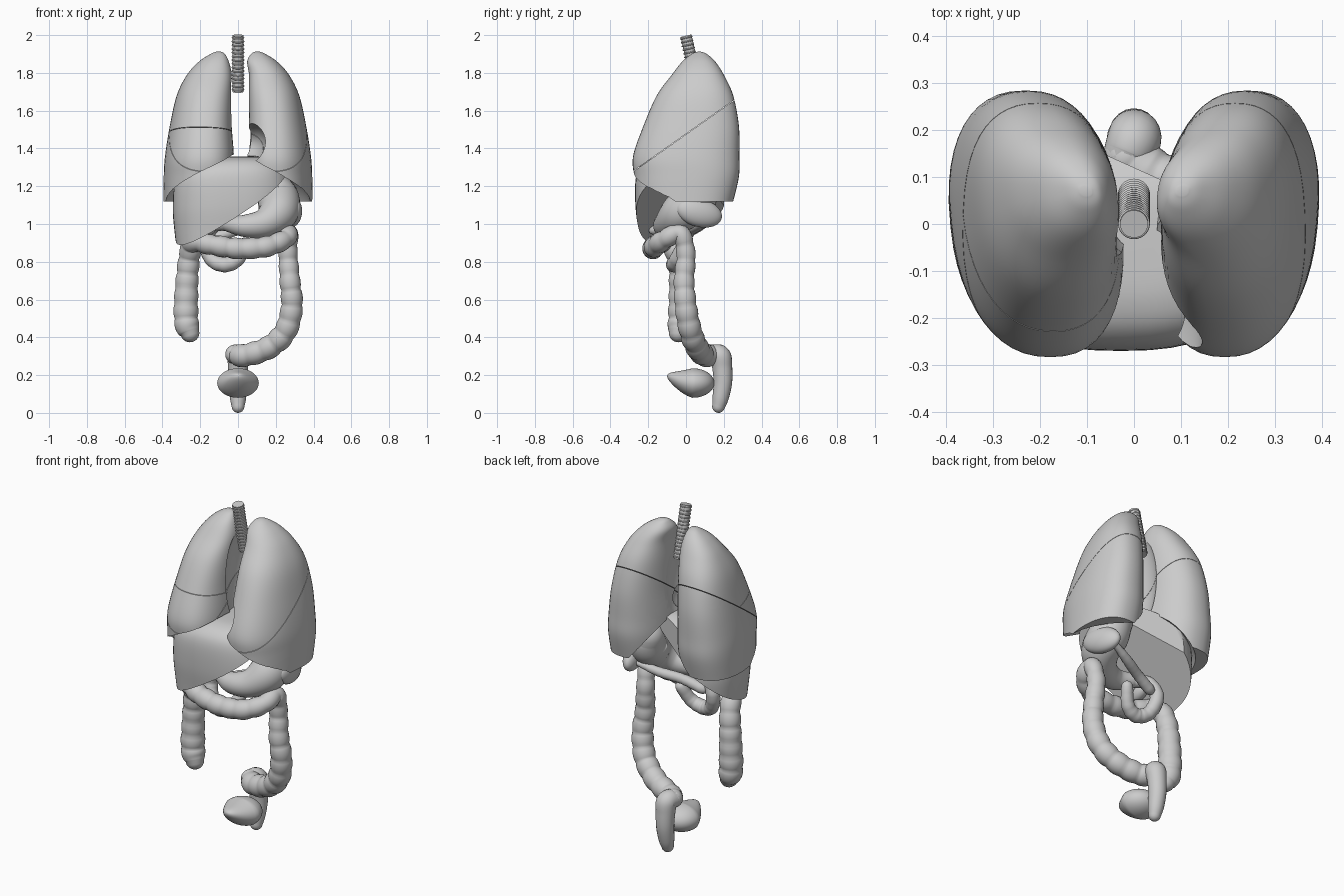
import bpy, bmesh, math
from mathutils import Vector

if "Cube" in bpy.data.objects:
    bpy.data.objects.remove(bpy.data.objects["Cube"])


def spline(pts, n):
    """Catmull-Rom samples through tuples of any size."""
    p = [pts[0]] + list(pts) + [pts[-1]]
    out = []
    for i in range(1, len(p) - 2):
        for k in range(n):
            t = k / n
            out.append([0.5 * (2*b + (c-a)*t + (2*a-5*b+4*c-d)*t*t + (3*b-a-3*c+d)*t**3)
                        for a, b, c, d in zip(p[i-1], p[i], p[i+1], p[i+2])])
    return out + [list(pts[-1])]


def finish(name, bm, angle=40):
    bmesh.ops.recalc_face_normals(bm, faces=bm.faces)
    me = bpy.data.meshes.new(name)
    bm.to_mesh(me)
    bm.free()
    ob = bpy.data.objects.new(name, me)
    bpy.context.collection.objects.link(ob)
    smooth(ob, angle)
    return ob


def activate(ob):
    bpy.ops.object.select_all(action='DESELECT')
    ob.select_set(True)
    bpy.context.view_layer.objects.active = ob


def smooth(ob, angle=40):
    activate(ob)
    bpy.ops.object.shade_smooth_by_angle(angle=math.radians(angle))


def skin(rings):
    bm = bmesh.new()
    vs = [[bm.verts.new(c) for c in r] for r in rings]
    n = len(vs[0])
    for a, b in zip(vs, vs[1:]):
        for i in range(n):
            bm.faces.new((a[i], a[(i+1) % n], b[(i+1) % n], b[i]))
    bm.faces.new(vs[0])
    bm.faces.new(vs[-1])
    return bm


def loft(sections, power=2.3, skew=0, n=48):
    """Stack superellipses given as (z, x0, x1, y0, y1); skew shears x along y."""
    rings = []
    for z, x0, x1, y0, y1 in spline(sections, 6):
        ring = []
        for i in range(n):
            a = 2 * math.pi * i / n
            c, s = [math.copysign(abs(f)**(2/power), f) for f in (math.cos(a), math.sin(a))]
            w, d = (x1-x0)/2, (y1-y0)/2
            ring.append(((x0+x1)/2 + w * c + skew * w * s, (y0+y1)/2 + d * s, z))
        rings.append(ring)
    return skin(rings)


def tube(name, pts, n=20, steps=8, bulge=0, pitch=0.08, round_ends=True):
    """Sweep a circle along (x, y, z, radius) points; bulge adds pouches."""
    s = spline(pts, steps)
    P = [Vector(q[:3]) for q in s]
    T = [(P[min(i+1, len(P)-1)] - P[max(i-1, 0)]).normalized() for i in range(len(P))]
    fr, length = [], 0
    for i, q in enumerate(s):
        if i:
            length += (P[i] - P[i-1]).length
        pouch = abs(math.sin(math.pi * length / pitch)) ** 0.6 - 0.6
        fr.append((P[i], T[i], q[3] * (1 + bulge * pouch)))
    if round_ends:
        caps = [math.radians(a) for a in (22, 45, 65, 82)]
        p, t, r = fr[0]
        q, u, w = fr[-1]
        fr = ([(p - t*r*math.sin(a), t, r*math.cos(a)) for a in reversed(caps)] + fr +
              [(q + u*w*math.sin(a), u, w*math.cos(a)) for a in caps])
    side = fr[0][1].orthogonal().normalized()
    rings = []
    for p, t, r in fr:
        side = (side - t * side.dot(t)).normalized()
        up = t.cross(side)
        rings.append([p + r * (side*math.cos(2*math.pi*i/n) + up*math.sin(2*math.pi*i/n))
                      for i in range(n)])
    return finish(name, skin(rings), 60)


def ellipsoid(name, c, r, rot=(0, 0, 0)):
    bpy.ops.mesh.primitive_uv_sphere_add(segments=48, ring_count=24, location=c, rotation=rot)
    ob = bpy.context.object
    ob.name, ob.scale = name, r
    smooth(ob, 60)
    return ob


def slice_off(bm, co, no):
    """Remove everything on the normal's side and close the cut."""
    bmesh.ops.bisect_plane(bm, geom=bm.verts[:] + bm.edges[:] + bm.faces[:], plane_co=co,
                           plane_no=no, clear_outer=True)
    bmesh.ops.holes_fill(bm, edges=[e for e in bm.edges if e.is_boundary], sides=0)


# Hollows pressed into the lungs: diaphragm, heart bed, mediastinum
cutters = [ellipsoid("diaphragm_cutter", (0, -.09, 1.0), (.408, .42, .37)),
           ellipsoid("heart_cutter", (.03, -.2, 1.43), (.118, .24, .115)),
           ellipsoid("mediastinum_cutter", (0, .04, 1.55), (.075, .12, .28))]
for c in cutters:
    c.hide_render = True

# Lungs, split into lobes by fissure planes
PROFILE = [(1.12, .03, .39, -.265, .25), (1.25, .025, .39, -.275, .28),
           (1.36, .025, .383, -.28, .283), (1.52, .035, .358, -.225, .28),
           (1.68, .035, .322, -.155, .25), (1.79, .035, .268, -.075, .20),
           (1.86, .05, .205, -.02, .155), (1.9, .07, .145, .03, .11),
           (1.912, .09, .115, .06, .08)]
OBLIQUE = (Vector((0, -.015, 1.465)), Vector((0, -.36, .51)).normalized())
LEVEL = (Vector((-.2, -.2, 1.51)), Vector((0.03, .12, 1)).normalized())
GAP = .0012


def lobe(name, sign, planes, use):
    secs = [(z, a + (.025 if sign > 0 and z < 1.8 else 0), b, c, d) for z, a, b, c, d in PROFILE]
    if sign < 0:
        secs = [(z, -b, -a, c, d) for z, a, b, c, d in secs]
    bm = loft(secs, 2.3, .15 * sign)
    for (co, no), keep_above in planes:
        d = -1 if keep_above else 1
        slice_off(bm, co - no * GAP * d, no * d)
    ob = finish(name, bm)
    for i in use:
        m = ob.modifiers.new("hollow", 'BOOLEAN')
        m.operation, m.object, m.solver = 'DIFFERENCE', cutters[i], 'EXACT'
        activate(ob)
        bpy.ops.object.modifier_apply(modifier=m.name)
    smooth(ob)


lobe("left_upper_lobe", 1, [(OBLIQUE, True)], (0, 1, 2))
lobe("left_lower_lobe", 1, [(OBLIQUE, False)], (0, 1, 2))
lobe("right_upper_lobe", -1, [(OBLIQUE, True), (LEVEL, True)], (0, 2))
lobe("right_middle_lobe", -1, [(OBLIQUE, True), (LEVEL, False)], (0, 2))
lobe("right_lower_lobe", -1, [(OBLIQUE, False)], (0, 2))
for c in cutters:
    bpy.data.objects.remove(c)

# Trachea with cartilage rings
tube("trachea", [(0, 0, 1.997, .03), (0, .022, 1.9, .03), (0, .065, 1.7, .03)],
     round_ends=False)
for i in range(15):
    t = i / 14
    bpy.ops.mesh.primitive_torus_add(major_radius=.03, minor_radius=.004, major_segments=28,
                                     minor_segments=8, rotation=(.21, 0, 0),
                                     location=(0, .001 + .062*t, 1.986 - .275*t))
    bpy.context.object.name = "trachea_ring"
    smooth(bpy.context.object, 60)

# Liver: dome sliced by its sloping underside and relieved at the spine
bm = loft([(.76, -.31, .2, -.225, .17), (.95, -.335, .26, -.25, .2),
           (1.1, -.345, .29, -.268, .22), (1.25, -.325, .27, -.265, .2),
           (1.32, -.24, .22, -.23, .14), (1.352, -.13, .14, -.16, .07),
           (1.358, -.03, .03, -.06, 0)], 2.5)
slice_off(bm, Vector((-.32, -.2, .855)), Vector((.66, .38, -1)))
slice_off(bm, Vector((-.2, .21, 1)), Vector((.45, 1, 0)))
finish("liver", bm)
ellipsoid("gallbladder", (-.15, -.13, .985), (.035, .07, .035), (.4, 0, 0))

# Stomach, duodenum, pancreas, spleen
tube("stomach", [(.19, .08, 1.2, .09), (.215, .05, 1.13, .11), (.21, -.03, 1.06, .105),
                 (.14, -.09, 1.005, .078), (.04, -.11, .99, .06), (-.05, -.08, 1.0, .042)], 28)
tube("duodenum", [(-.05, -.08, 1.0, .036), (-.13, -.03, .99, .036), (-.17, -.01, .91, .038),
                  (-.14, -.04, .815, .038), (-.07, -.065, .785, .04), (.0, -.05, .815, .036),
                  (.04, -.01, .9, .032)], bulge=.08, pitch=.04)
tube("pancreas", [(-.11, 0, .93, .03), (0, .03, .97, .028), (.12, .08, 1.0, .026),
                  (.24, .12, 1.04, .016)], bulge=.1, pitch=.03)
ellipsoid("spleen", (.285, .07, 1.06), (.05, .125, .075), (-.25, 0, .2))

# Large intestine with pouches, then rectum
tube("colon", [(-.255, -.04, .425, .056), (-.275, -.03, .5, .064), (-.27, -.03, .7, .059),
               (-.255, -.05, .84, .055), (-.235, -.11, .905, .053), (-.14, -.16, .89, .053),
               (0, -.175, .87, .054), (.15, -.165, .88, .053), (.25, -.11, .92, .05),
               (.27, -.03, .95, .047), (.265, 0, .84, .049), (.275, -.01, .7, .053),
               (.285, 0, .56, .057), (.25, .025, .43, .059), (.16, .06, .345, .059),
               (.04, .1, .305, .059), (-.015, .14, .31, .055)], 20, 12, .14)
tube("rectum", [(-.015, .145, .31, .052), (0, .18, .3, .058), (0, .192, .24, .053),
                (0, .195, .16, .049), (0, .183, .08, .043), (0, .172, .034, .034)])

# Bladder: pear drawn to a tip at the upper front
bm = bmesh.new()
bmesh.ops.create_uvsphere(bm, u_segments=40, v_segments=24, radius=1)
for v in bm.verts:
    x, y, z = v.co
    f = max(0, -y)
    pinch = 1 - .35 * f
    v.co = (.11 * x * pinch, .035 + .115 * y - .02 * f * f,
            .158 + .078 * z * pinch + .037 * f * f)
finish("bladder", bm, 60)
